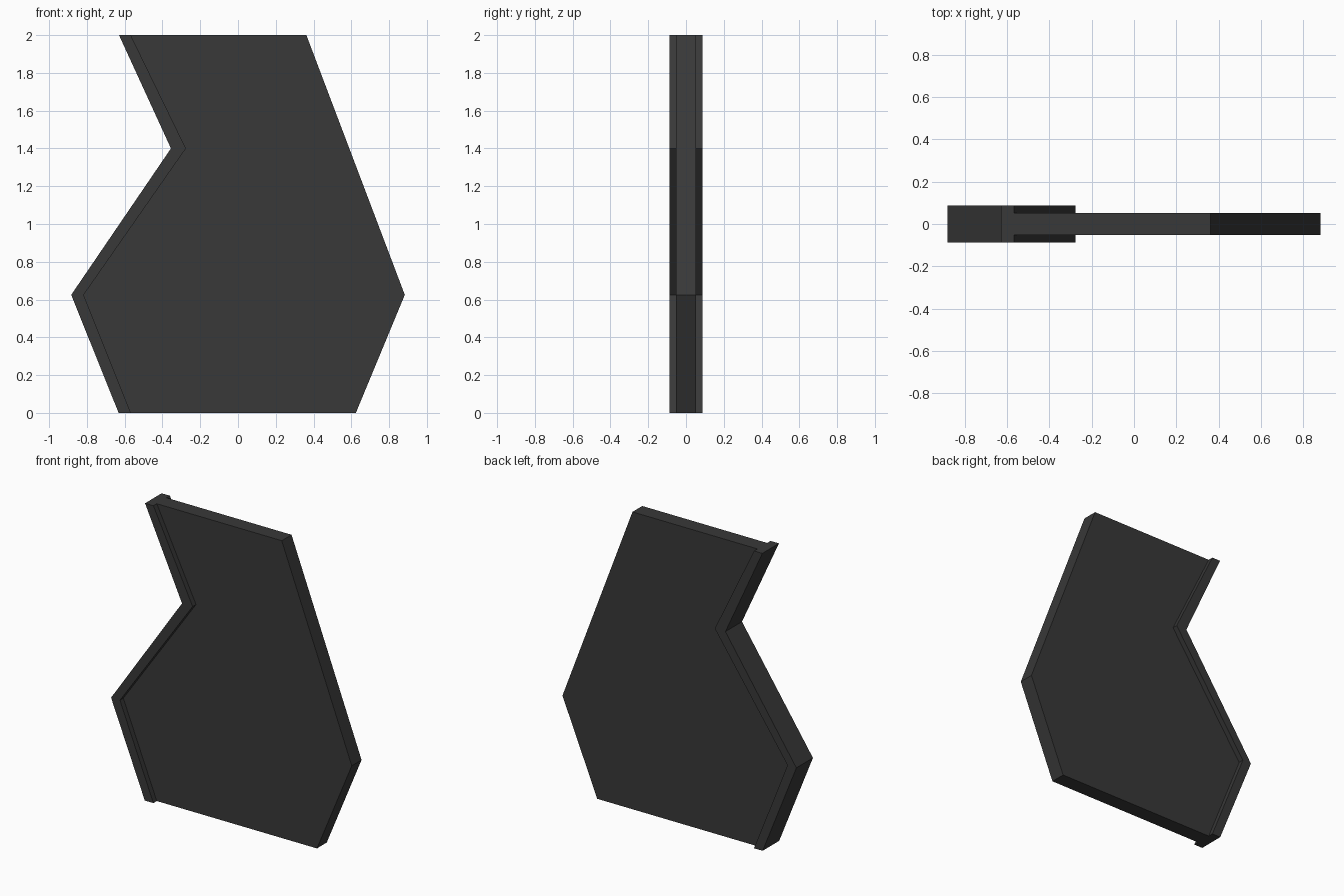
import bpy, bmesh

if "Cube" in bpy.data.objects:
    bpy.data.objects.remove(bpy.data.objects["Cube"])

PLATE, RIM = 0.052, 0.088          # half thicknesses

# Left edge path (outer and inner side of the rim) and the right edge, as x, z
outer = [(-0.632, 0), (-0.883, 0.625), (-0.355, 1.4), (-0.63, 2)]
inner = [(-0.568, 0), (-0.817, 0.625), (-0.276, 1.4), (-0.568, 2)]
right = [(0.362, 2), (0.883, 0.625), (0.624, 0)]

bm = bmesh.new()


def vert(p, y):
    return bm.verts.new((p[0], y, p[1]))


# Plate: two flat sides and the outer walls, left open where it meets the rim
outline = inner + right
front = [vert(p, -PLATE) for p in outline]
back = [vert(p, PLATE) for p in outline]
bm.faces.new(front)
bm.faces.new(back)
n = len(outline)
for i in range(len(inner) - 1, n):
    j = (i + 1) % n
    bm.faces.new((front[i], front[j], back[j], back[i]))

# Rim: thicker strip following the left edge, wrapped around the plate
rings = [[vert(o, -RIM), vert(i, -RIM), vert(i, -PLATE),
          vert(i, PLATE), vert(i, RIM), vert(o, RIM)]
         for o, i in zip(outer, inner)]
for a, b in zip(rings, rings[1:]):
    for k in (0, 1, 3, 4, 5):      # skip the side joined to the plate
        m = (k + 1) % 6
        bm.faces.new((a[k], a[m], b[m], b[k]))
bm.faces.new(rings[0])
bm.faces.new(rings[-1])

# Weld into one closed solid
bmesh.ops.remove_doubles(bm, verts=bm.verts, dist=0.0005)
bmesh.ops.recalc_face_normals(bm, faces=bm.faces)
mesh = bpy.data.meshes.new("rimmed_panel")
bm.to_mesh(mesh)
bm.free()

mat = bpy.data.materials.new("dark grey")
mat.diffuse_color = (0.04, 0.04, 0.04, 1)
mat.use_nodes = True
mat.node_tree.nodes["Principled BSDF"].inputs["Base Color"].default_value = mat.diffuse_color
mesh.materials.append(mat)
panel = bpy.data.objects.new("rimmed_panel", mesh)
bpy.context.collection.objects.link(panel)
